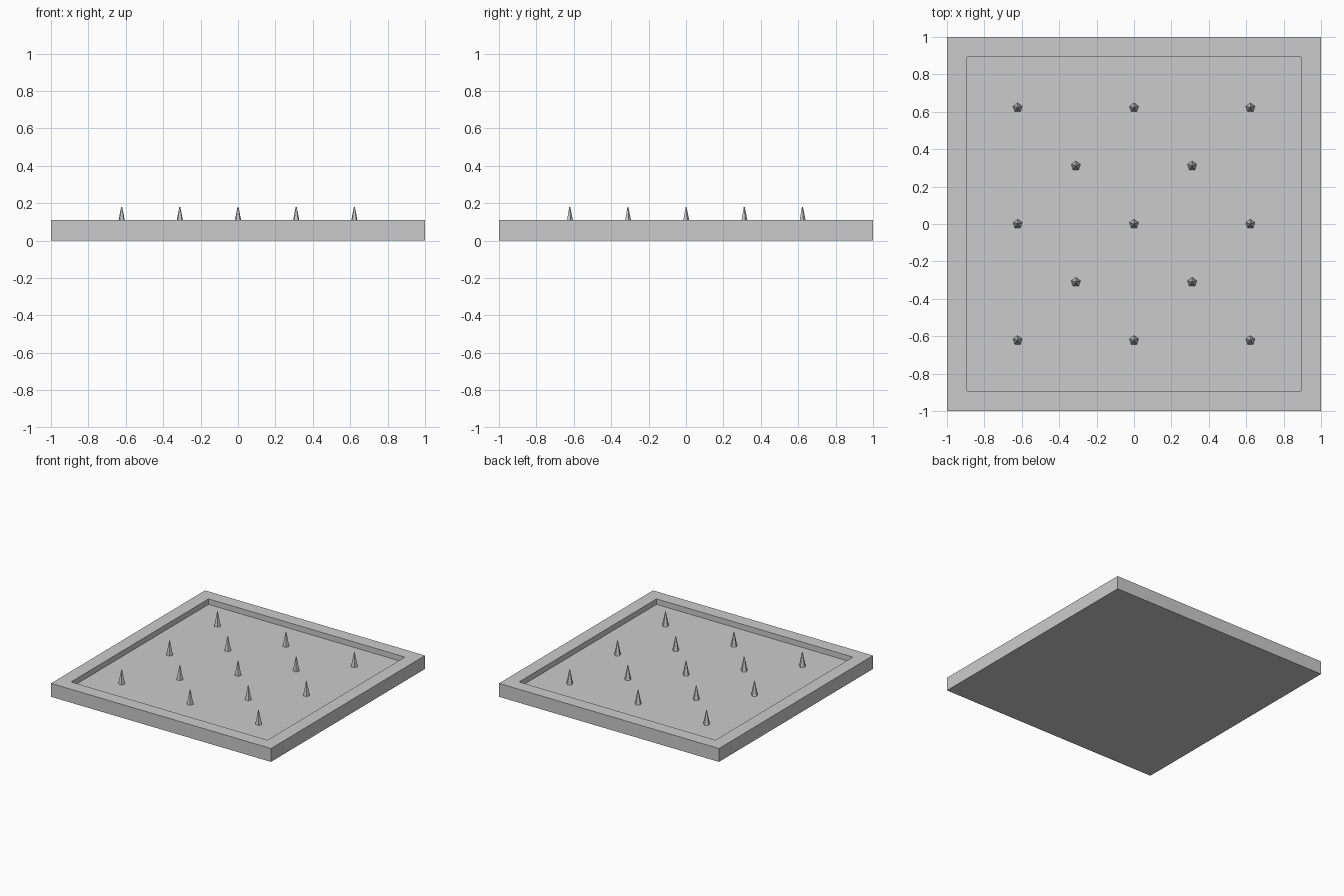
import bpy, bmesh, math

if "Cube" in bpy.data.objects:
    bpy.data.objects.remove(bpy.data.objects["Cube"])

TOP, FLOOR, TIP = 0.11, 0.065, 0.18
OUTER, INNER = 1.0, 0.848


def make_object(name, bm):
    bmesh.ops.recalc_face_normals(bm, faces=bm.faces)
    mesh = bpy.data.meshes.new(name)
    bm.to_mesh(mesh)
    bm.free()
    obj = bpy.data.objects.new(name, mesh)
    bpy.context.collection.objects.link(obj)
    return obj


# Square tray: slab with its top face inset and pushed down into a recess
bm = bmesh.new()
bmesh.ops.create_cube(bm, size=1)
for v in bm.verts:
    v.co = (v.co.x * 2 * OUTER, v.co.y * 2 * OUTER, (v.co.z + 0.5) * TOP)
bm.normal_update()
top = max(bm.faces, key=lambda f: f.calc_center_median().z)
bmesh.ops.inset_region(bm, faces=[top], thickness=OUTER - INNER)
ret = bmesh.ops.extrude_discrete_faces(bm, faces=[top])
for v in ret["faces"][0].verts:
    v.co.z = FLOOR
make_object("tray", bm)


# Five-sided spikes standing on the recess floor in a staggered grid
def spike(x, y):
    bm = bmesh.new()
    rings = []
    for r, z in ((0.026, FLOOR), (0.003, TIP)):
        rings.append([bm.verts.new((x + r * math.sin(i * math.tau / 5),
                                    y + r * math.cos(i * math.tau / 5), z))
                      for i in range(5)])
    low, high = rings
    for i in range(5):
        j = (i + 1) % 5
        bm.faces.new((low[i], low[j], high[j], high[i]))
    bm.faces.new(high)
    make_object("spike", bm)


STEP = 0.311
for row in range(-2, 3):
    for col in ((-2, 0, 2) if row % 2 == 0 else (-1, 1)):
        spike(col * STEP, row * STEP)
